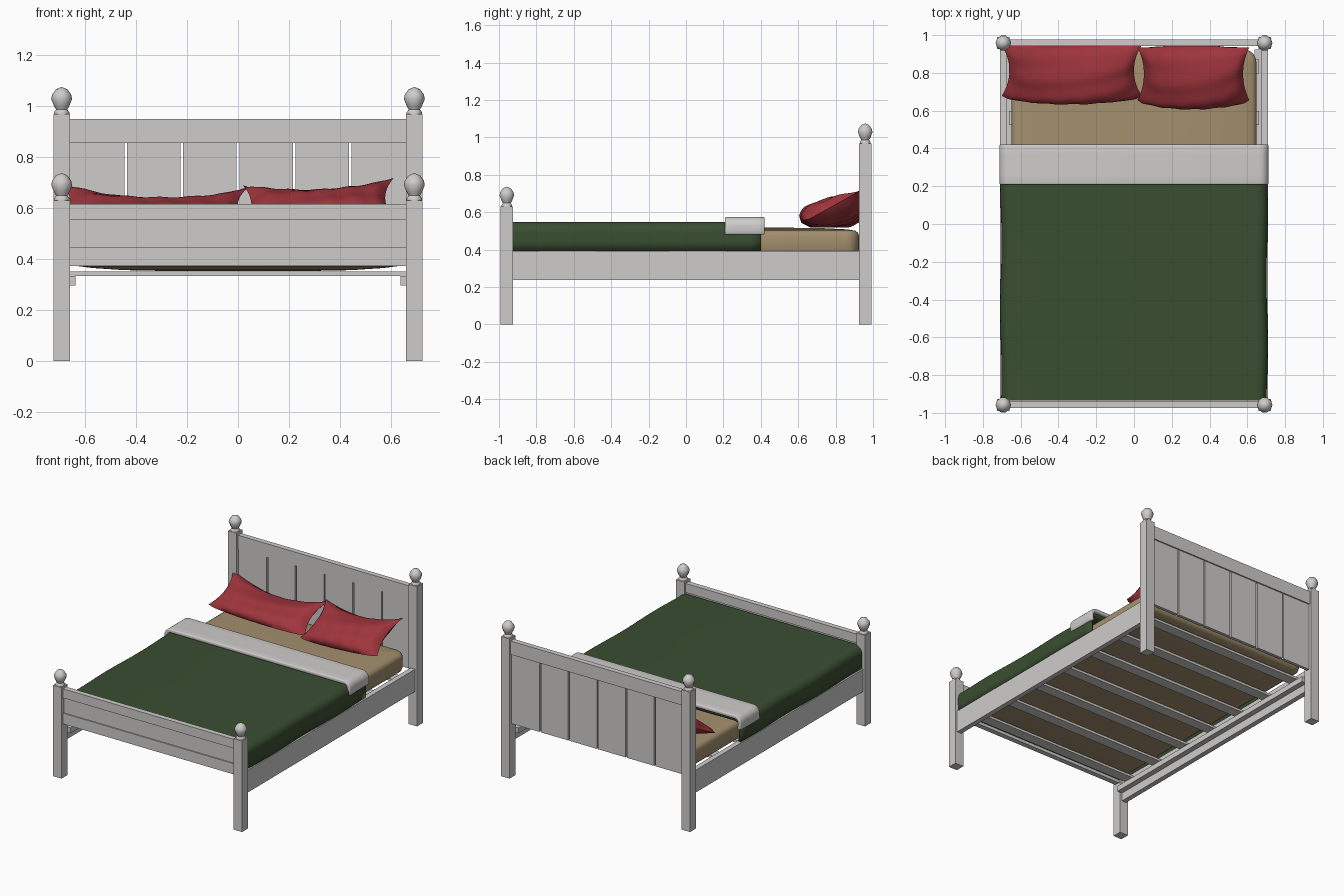
import bpy, bmesh, math
from mathutils import Vector

old = bpy.data.objects.get("Cube")
if old:
    bpy.data.objects.remove(old, do_unlink=True)


def material(name, rgb):
    m = bpy.data.materials.new(name)
    m.use_nodes = True
    m.diffuse_color = (*rgb, 1)
    m.node_tree.nodes["Principled BSDF"].inputs["Base Color"].default_value = (*rgb, 1)
    return m


GREY = material("painted grey wood", (0.62, 0.608, 0.595))
GREEN = material("dark green blanket", (0.042, 0.076, 0.031))
TAN = material("tan mattress", (0.365, 0.275, 0.155))
RED = material("deep red pillow", (0.35, 0.035, 0.046))


def finish(bm, name, mat, smooth=None):
    bmesh.ops.recalc_face_normals(bm, faces=bm.faces)
    me = bpy.data.meshes.new(name)
    bm.to_mesh(me)
    bm.free()
    me.materials.append(mat)
    ob = bpy.data.objects.new(name, me)
    bpy.context.collection.objects.link(ob)
    if smooth:
        bpy.ops.object.select_all(action='DESELECT')
        ob.select_set(True)
        bpy.context.view_layer.objects.active = ob
        bpy.ops.object.shade_smooth_by_angle(angle=math.radians(smooth))
    return ob


def box(name, x, y, z):
    """Box from (min, max) ranges."""
    bm = bmesh.new()
    bmesh.ops.create_cube(bm, size=1)
    for v in bm.verts:
        v.co = [(a + b) / 2 + c * (b - a) for (a, b), c in zip((x, y, z), v.co)]
    return finish(bm, name, GREY)


# Posts with turned knobs
POST_X, POST_Y, HALF = 0.692, 0.958, 0.0325
KNOB = [(0, 0), (0.03, 0), (0.03, 0.008), (0.022, 0.018), (0.031, 0.034),
        (0.041, 0.06), (0.037, 0.078), (0.022, 0.098), (0, 0.107)]


def knob(name, x, y, z):
    bm = bmesh.new()
    vs = [bm.verts.new((r, 0, h)) for r, h in KNOB]
    es = [bm.edges.new(p) for p in zip(vs, vs[1:])]
    bmesh.ops.spin(bm, geom=vs + es, cent=(0, 0, 0), axis=(0, 0, 1),
                   angle=math.tau, steps=10)
    bmesh.ops.remove_doubles(bm, verts=bm.verts, dist=0.0005)
    bmesh.ops.translate(bm, verts=bm.verts, vec=(x, y, z))
    finish(bm, name, GREY, 50)


for side, sx in (("right", -1), ("left", 1)):
    for end, sy, top in (("foot", -1, 0.63), ("head", 1, 0.968)):
        x, y = sx * POST_X, sy * POST_Y
        box(f"{end}_post_{side}", (x - HALF, x + HALF), (y - HALF, y + HALF), (0, top))
        knob(f"{end}_knob_{side}", x, y, top)
    # Side rail with the cleat that carries the slats
    box(f"side_rail_{side}", sorted((sx * 0.675, sx * 0.71)), (-0.93, 0.93), (0.238, 0.393))
    box(f"slat_cleat_{side}", sorted((sx * 0.637, sx * 0.68)), (-0.925, 0.925), (0.295, 0.333))

# Headboard: top rail over six spaced boards, the outer two reaching the posts
SPAN = (-0.665, 0.665)
box("headboard_rail", SPAN, (0.942, 0.978), (0.855, 0.949))
for i in range(6):
    mid = (i - 2.5) * 0.22
    x0 = SPAN[0] if i == 0 else mid - 0.105
    x1 = SPAN[1] if i == 5 else mid + 0.105
    box(f"headboard_board_{i + 1}", (x0, x1), (0.948, 0.969), (0.373, 0.86))

# Footboard: two rails around a recessed panel
box("footboard_top_rail", SPAN, (-0.974, -0.938), (0.553, 0.616))
box("footboard_panel", SPAN, (-0.966, -0.946), (0.44, 0.56))
box("footboard_bottom_rail", SPAN, (-0.974, -0.938), (0.373, 0.447))

# Slats
for i in range(7):
    y = 0.835 - i * 0.275
    box(f"slat_{i + 1}", (-0.662, 0.662), (y - 0.037, y + 0.037), (0.333, 0.35))

# Mattress: rounded rectangles stacked from the sagging underside to the crowned top
MX, MY, CORNER = 0.648, 0.925, 0.07
LAYERS = [(0.35, 0.353), (0.2, 0.356), (0.08, 0.364), (0.025, 0.371), (0.006, 0.383), (0, 0.4),
          (0, 0.475), (0.006, 0.491), (0.02, 0.501), (0.06, 0.508), (0.2, 0.515), (0.35, 0.517)]
bm = bmesh.new()
rings = []
for inset, z in LAYERS:
    ring = []
    for k in range(24):
        quarter = k // 6
        a = (quarter + (k % 6) / 5) * math.pi / 2
        sx = 1 if quarter in (0, 3) else -1
        sy = 1 if quarter < 2 else -1
        r = max(CORNER - inset, 0.02)
        ring.append(bm.verts.new((sx * (MX - inset - r) + r * math.cos(a),
                                  sy * (MY - inset - r) + r * math.sin(a), z)))
    rings.append(ring)
for a, b in zip(rings, rings[1:]):
    for k in range(24):
        n = (k + 1) % 24
        bm.faces.new((a[k], a[n], b[n], b[k]))
bm.faces.new(rings[0])
bm.faces.new(rings[-1])
finish(bm, "mattress", TAN, 50)


# Draped cloths: an arch section swept along the bed
def arch(half, low, top, radius):
    """Section from one hem over the bed to the other."""
    right = [(half - 0.004, low), (half, (low + top - radius) / 2)]
    for k in range(7):
        a = k / 6 * math.pi / 2
        right.append((half - radius + radius * math.cos(a), top - radius + radius * math.sin(a)))
    return right + [(-x, z) for x, z in reversed(right)]


def drape(name, mat, section, y0, y1, steps, thick, wave=0, closed_foot=False):
    bm = bmesh.new()
    rows = []
    for i in range(steps + 1):
        y = y0 + (y1 - y0) * i / steps
        row = []
        for x, z in section:
            ripple = wave * math.sin(y * 9 + (1 if x > 0 else 2.5)) * (abs(x) > 0.6)
            row.append(bm.verts.new((x + ripple, y, z)))
        rows.append(row)
    for a, b in zip(rows, rows[1:]):
        for k in range(len(a) - 1):
            bm.faces.new((a[k], a[k + 1], b[k + 1], b[k]))
    if closed_foot:
        bm.faces.new(rows[0])
    ob = finish(bm, name, mat, 50)
    # Make the surface face outward, then thicken inward
    top_face = max(ob.data.polygons, key=lambda p: p.center.z)
    if top_face.normal.z < 0:
        ob.data.flip_normals()
    mod = ob.modifiers.new("thickness", 'SOLIDIFY')
    mod.thickness, mod.offset = thick, -1
    return ob


drape("blanket", GREEN, arch(0.705, 0.392, 0.547, 0.055), -0.935, 0.402, 24, 0.018, 0.004, True)
fold = drape("folded_sheet", GREY, arch(0.713, 0.479, 0.575, 0.048), 0.208, 0.42, 4, 0.026)
bev = fold.modifiers.new("soft_hem", 'BEVEL')
bev.width, bev.segments, bev.angle_limit = 0.008, 3, math.radians(50)


# Pillows: two bulged sheets leaning on the headboard, slumped forward in the middle
def pillow(name, centre, half_w, half_h, pitch, puff, sag, roll):
    along = Vector((0, math.cos(pitch), math.sin(pitch)))
    out = Vector((0, -math.sin(pitch + 0.25), math.cos(pitch + 0.25)))
    bm = bmesh.new()
    for face in (1, -1):
        made = bmesh.ops.create_grid(bm, x_segments=24, y_segments=18, size=1)
        for v in made["verts"]:
            u, w = v.co.x, v.co.y
            fu, fw = max(0, 1 - u * u), max(0, 1 - w * w)
            crease = 0.006 * math.sin(7 * u + 5 * w) * math.cos(9 * u - 3 * w)
            bulge = puff * math.sqrt(fu * fw) + crease * min(1, 6 * fu * fw)
            p = Vector(centre) + along * (w * half_h) + out * face * bulge
            p.x += u * half_w * (1 - 0.11 * fw)
            p.y -= 0.04 * math.sqrt(fu) * (1 - w) / 2
            p.z += roll * u - sag * fu * (1 + w) / 2
            p.z = max(p.z, 0.518 + 0.004 * (face > 0))
            p.y = min(p.y, 0.944)
            v.co = p
    bmesh.ops.remove_doubles(bm, verts=bm.verts, dist=0.0008)
    finish(bm, name, RED, 60)


pillow("pillow_right", (-0.33, 0.812, 0.62), 0.37, 0.15, math.radians(27), 0.078, 0.085, -0.008)
pillow("pillow_left", (0.315, 0.795, 0.625), 0.295, 0.16, math.radians(29), 0.088, 0.06, 0.014)
